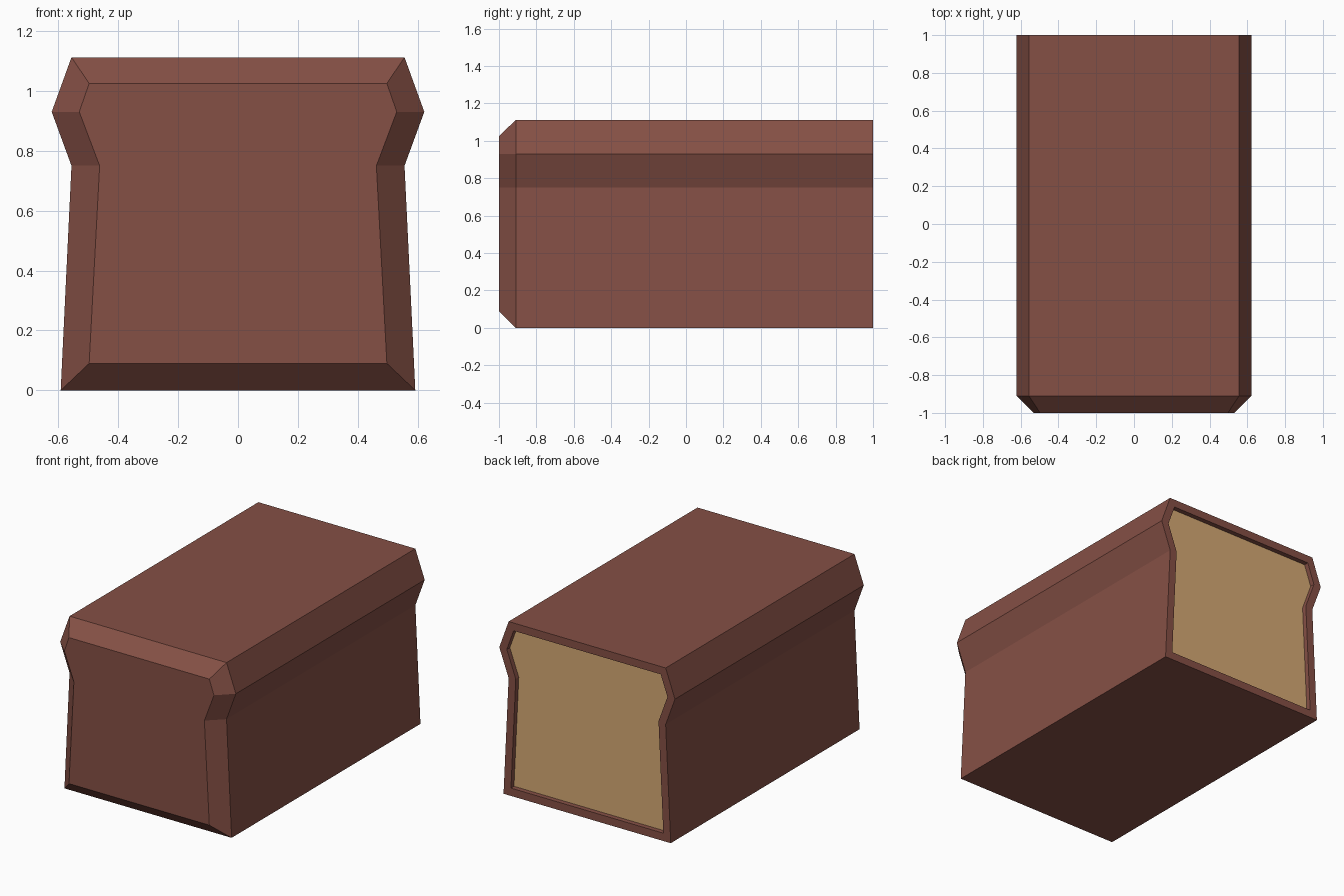
import bpy, bmesh

if "Cube" in bpy.data.objects:
    bpy.data.objects.remove(bpy.data.objects["Cube"])


def material(name, rgb):
    m = bpy.data.materials.new(name)
    m.diffuse_color = (*rgb, 1)
    m.use_nodes = True
    m.node_tree.nodes["Principled BSDF"].inputs["Base Color"].default_value = m.diffuse_color
    return m


crust = material("brown crust", (0.235, 0.08, 0.06))
crumb = material("tan crumb", (0.67, 0.40, 0.175))

# Right half of each cross-section, bottom to top
OUTER = [(0.592, 0), (0.556, 0.75), (0.622, 0.93), (0.556, 1.112)]
FRONT = [(0.497, 0.09), (0.462, 0.75), (0.53, 0.93), (0.497, 1.025)]


def ring(bm, half, y):
    pts = half + [(-x, z) for x, z in reversed(half)]
    return [bm.verts.new((x, y, z)) for x, z in pts]


# Loaf: bevelled front end, straight body, cut back end
bm = bmesh.new()
rings = [ring(bm, FRONT, -1), ring(bm, OUTER, -0.91), ring(bm, OUTER, 1)]
for a, b in zip(rings, rings[1:]):
    for i in range(len(a)):
        j = (i + 1) % len(a)
        bm.faces.new((a[i], a[j], b[j], b[i]))
bm.faces.new(rings[0])
back = bm.faces.new(rings[-1])
bmesh.ops.recalc_face_normals(bm, faces=bm.faces[:])

# Crust rim, then the sunken crumb face
bmesh.ops.inset_region(bm, faces=[back], thickness=0.05, use_even_offset=True)
bmesh.ops.inset_region(bm, faces=[back], thickness=0.0005, use_even_offset=True)
for v in back.verts:
    v.co.y -= 0.03
back.material_index = 1

mesh = bpy.data.meshes.new("bread_loaf")
bm.to_mesh(mesh)
bm.free()
mesh.materials.append(crust)
mesh.materials.append(crumb)
bpy.context.collection.objects.link(bpy.data.objects.new("bread_loaf", mesh))
